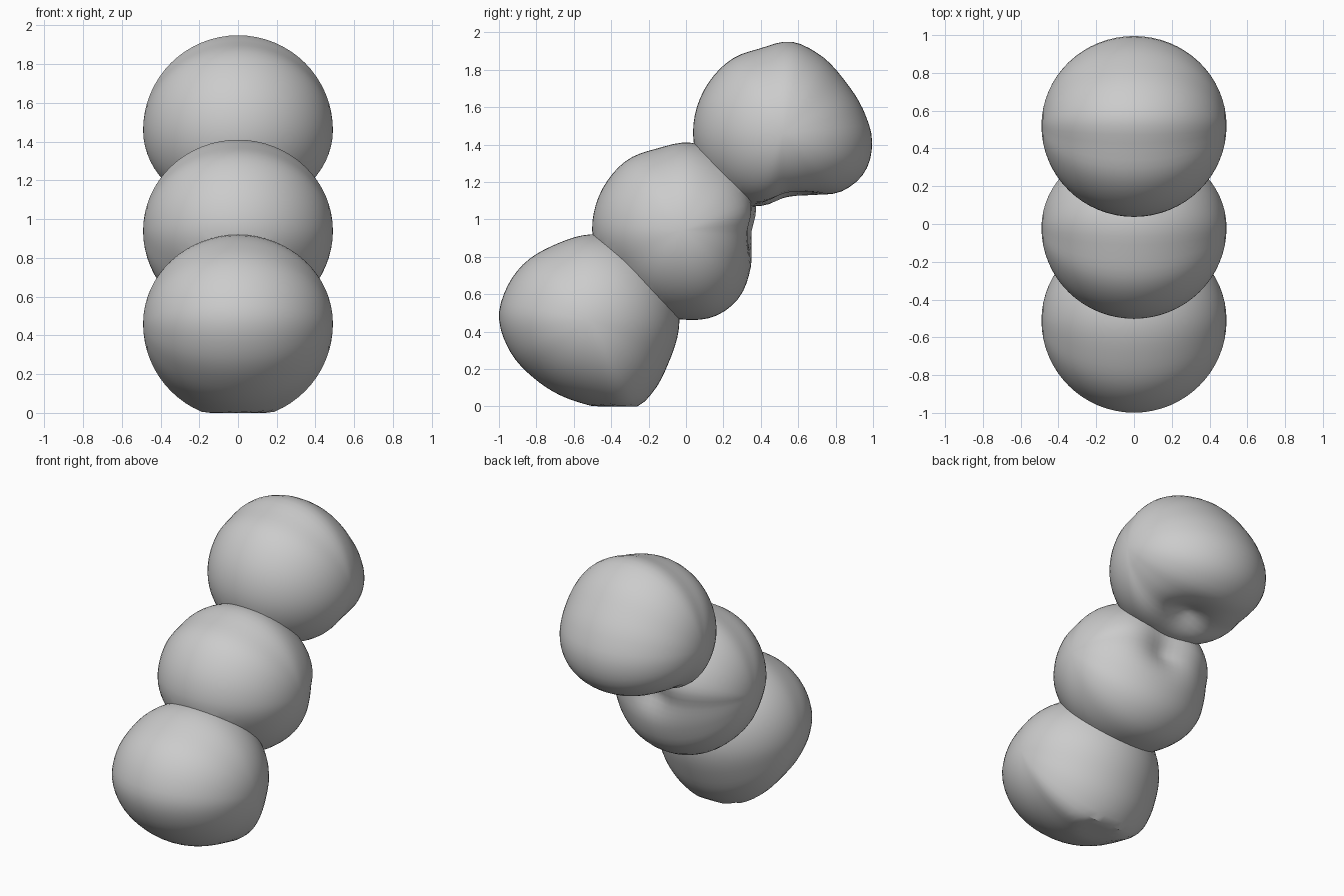
import bpy, bmesh, math
from mathutils import Vector

if "Cube" in bpy.data.objects:
    bpy.data.objects.remove(bpy.data.objects["Cube"])


def radius_at(profile, centre, angle):
    """Smooth periodic radius of a (y, z) outline around its centre."""
    polar = sorted((math.atan2(z - centre[1], y - centre[0]) % math.tau,
                    math.hypot(y - centre[0], z - centre[1])) for y, z in profile)
    n = len(polar)
    ext = [(a + (k - 1) * math.tau, r) for k in range(3) for a, r in polar]
    i = next(k for k in range(n - 1, 2 * n + 1) if ext[k + 1][0] >= angle)
    (a0, r0), (a1, r1), (a2, r2), (a3, r3) = ext[i - 1:i + 3]
    t = (angle - a1) / (a2 - a1)
    m1 = (r2 - r0) / (a2 - a0) * (a2 - a1)
    m2 = (r3 - r1) / (a3 - a1) * (a2 - a1)
    return ((2*t**3 - 3*t**2 + 1) * r1 + (t**3 - 2*t**2 + t) * m1
            + (3*t**2 - 2*t**3) * r2 + (t**3 - t**2) * m2)


def blob(name, centre, profile, dent=None, segs=64, rows=32):
    """Ball with poles on the x axis whose side outline follows the profile."""
    bm = bmesh.new()
    c = Vector((0, *centre))
    radii = [radius_at(profile, centre, math.tau * j / segs) for j in range(segs)]

    def place(phi, j):
        a, r = math.tau * j / segs, radii[j] * math.sin(phi)
        p = Vector((0.49 * math.cos(phi), c.y + r * math.cos(a), c.z + r * math.sin(a)))
        if dent:
            w = math.exp(-((p - Vector(dent)).length / 0.17) ** 2)
            p += (c - p).normalized() * 0.1 * w
        p.z = max(p.z, 0)
        return bm.verts.new(p)

    rings = [[place(math.pi * i / rows, j) for j in range(segs)] for i in range(1, rows)]
    ends = [bm.verts.new((s * 0.49, *centre)) for s in (1, -1)]
    for j in range(segs):
        k = (j + 1) % segs
        for a, b in zip(rings, rings[1:]):
            bm.faces.new((a[j], b[j], b[k], a[k]))
        bm.faces.new((ends[0], rings[0][j], rings[0][k]))
        bm.faces.new((ends[1], rings[-1][k], rings[-1][j]))
    bmesh.ops.recalc_face_normals(bm, faces=bm.faces)
    me = bpy.data.meshes.new(name)
    bm.to_mesh(me)
    bm.free()
    ob = bpy.data.objects.new(name, me)
    bpy.context.collection.objects.link(ob)
    return ob


# Bottom ball with a flattened foot
lower = blob("lower_ball", (-0.51, 0.46), [
    (-0.5, 0.92), (-0.7, 0.865), (-0.87, 0.76), (-0.97, 0.61), (-1, 0.48),
    (-0.95, 0.31), (-0.8, 0.14), (-0.6, 0.03), (-0.45, -0.01), (-0.3, -0.03),
    (-0.19, 0.06), (-0.09, 0.24), (-0.035, 0.46), (-0.1, 0.7), (-0.28, 0.87)])

# Middle ball, dented at the upper back
middle = blob("middle_ball", (-0.02, 0.94), [
    (-0.5, 0.92), (-0.49, 1.05), (-0.425, 1.2), (-0.31, 1.32), (-0.15, 1.38),
    (0.02, 1.41), (0.22, 1.33), (0.36, 1.2), (0.42, 1.06), (0.39, 0.92),
    (0.35, 0.73), (0.275, 0.57), (0.15, 0.48), (-0.03, 0.465), (-0.22, 0.52),
    (-0.4, 0.7)], dent=(0.04, 0.41, 1.0))

# Top ball, dented underneath
upper = blob("upper_ball", (0.52, 1.46), [
    (0.04, 1.42), (0.05, 1.57), (0.12, 1.73), (0.25, 1.86), (0.4, 1.915),
    (0.56, 1.95), (0.7, 1.89), (0.85, 1.74), (0.95, 1.58), (0.995, 1.42),
    (0.96, 1.26), (0.85, 1.155), (0.7, 1.105), (0.54, 1.075), (0.4, 1.04),
    (0.22, 1.11), (0.09, 1.26)], dent=(0.04, 0.54, 1.08))

# Fuse the balls into one body
for other in (middle, upper):
    mod = lower.modifiers.new("fuse", 'BOOLEAN')
    mod.operation, mod.solver, mod.object = 'UNION', 'EXACT', other
bpy.context.view_layer.objects.active = lower
lower.select_set(True)
for mod in list(lower.modifiers):
    bpy.ops.object.modifier_apply(modifier=mod.name)
for other in (middle, upper):
    bpy.data.objects.remove(other)
lower.name = "stacked_balls_body"
bpy.ops.object.shade_smooth_by_angle(angle=math.radians(35))
